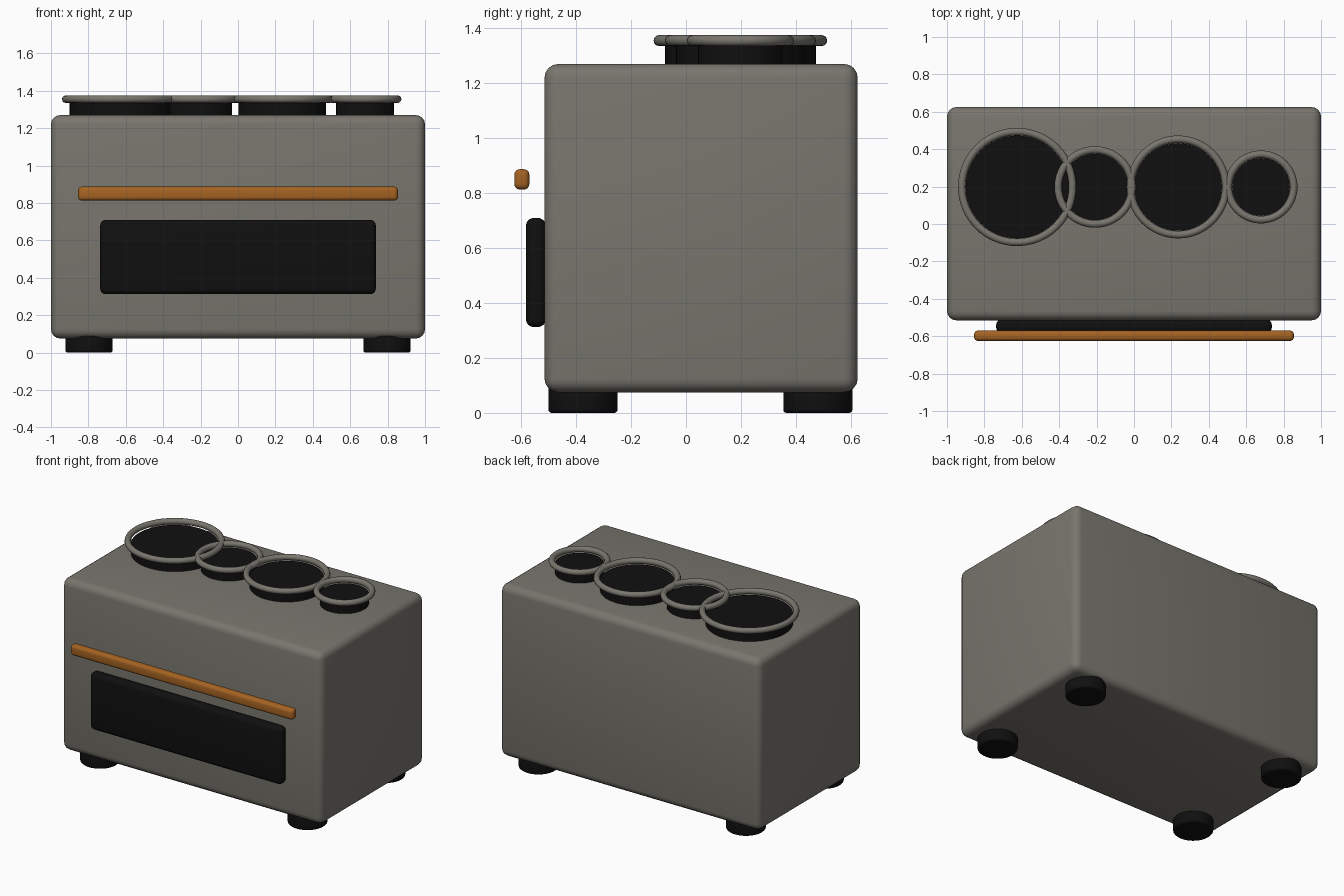
import bpy
from math import radians

if "Cube" in bpy.data.objects:
    bpy.data.objects.remove(bpy.data.objects["Cube"], do_unlink=True)


def material(name, rgb):
    mat = bpy.data.materials.new(name)
    mat.use_nodes = True
    mat.diffuse_color = (*rgb, 1)
    mat.node_tree.nodes["Principled BSDF"].inputs["Base Color"].default_value = (*rgb, 1)
    return mat


GREY = material("warm_grey", (0.19, 0.18, 0.155))
BLACK = material("black", (0.005, 0.005, 0.005))
ORANGE = material("wood_orange", (0.38, 0.125, 0.016))


def finish(name, mat, bevel=0, segments=4):
    obj = bpy.context.object
    obj.name = name
    obj.data.materials.append(mat)
    if bevel:
        mod = obj.modifiers.new("Rounded edges", "BEVEL")
        mod.width = bevel
        mod.segments = segments
        mod.limit_method = "ANGLE"
        bpy.ops.object.modifier_apply(modifier=mod.name)
    bpy.ops.object.shade_smooth_by_angle(angle=radians(35))
    return obj


def box(name, low, high, mat, bevel):
    centre = [(a + b) / 2 for a, b in zip(low, high)]
    bpy.ops.mesh.primitive_cube_add(size=1, location=centre)
    bpy.context.object.scale = [b - a for a, b in zip(low, high)]
    bpy.ops.object.transform_apply(location=False, rotation=False, scale=True)
    return finish(name, mat, bevel)


def disc(name, x, y, bottom, top, radius, mat, bevel=0):
    bpy.ops.mesh.primitive_cylinder_add(
        vertices=48, radius=radius, depth=top - bottom, location=(x, y, (bottom + top) / 2))
    return finish(name, mat, bevel, 3)


# Rounded body, front window and handle bar
box("body", (-1, -0.515, 0.075), (1, 0.625, 1.27), GREY, 0.05)
box("window", (-0.737, -0.583, 0.312), (0.737, -0.51, 0.71), BLACK, 0.03)
box("handle", (-0.855, -0.625, 0.813), (0.855, -0.57, 0.887), ORANGE, 0.02)

# Four round feet
for side, x in (("left", 0.797), ("right", -0.797)):
    for end, y in (("front", -0.375), ("back", 0.48)):
        disc(f"{end}_{side}_foot", x, y, 0, 0.1, 0.126, BLACK, 0.012)

# Burners in a row, each with a loose ring around its top edge
BURNERS = ((-0.625, 0.275), (-0.208, 0.177), (0.236, 0.234), (0.679, 0.154))
for i, (x, radius) in enumerate(BURNERS, 1):
    disc(f"burner_{i}", x, 0.198, 1.25, 1.338, radius, BLACK)
    bpy.ops.mesh.primitive_torus_add(
        location=(x, 0.198, 1.355), major_radius=radius + 0.021, minor_radius=0.02,
        major_segments=64, minor_segments=12)
    finish(f"burner_ring_{i}", GREY)
